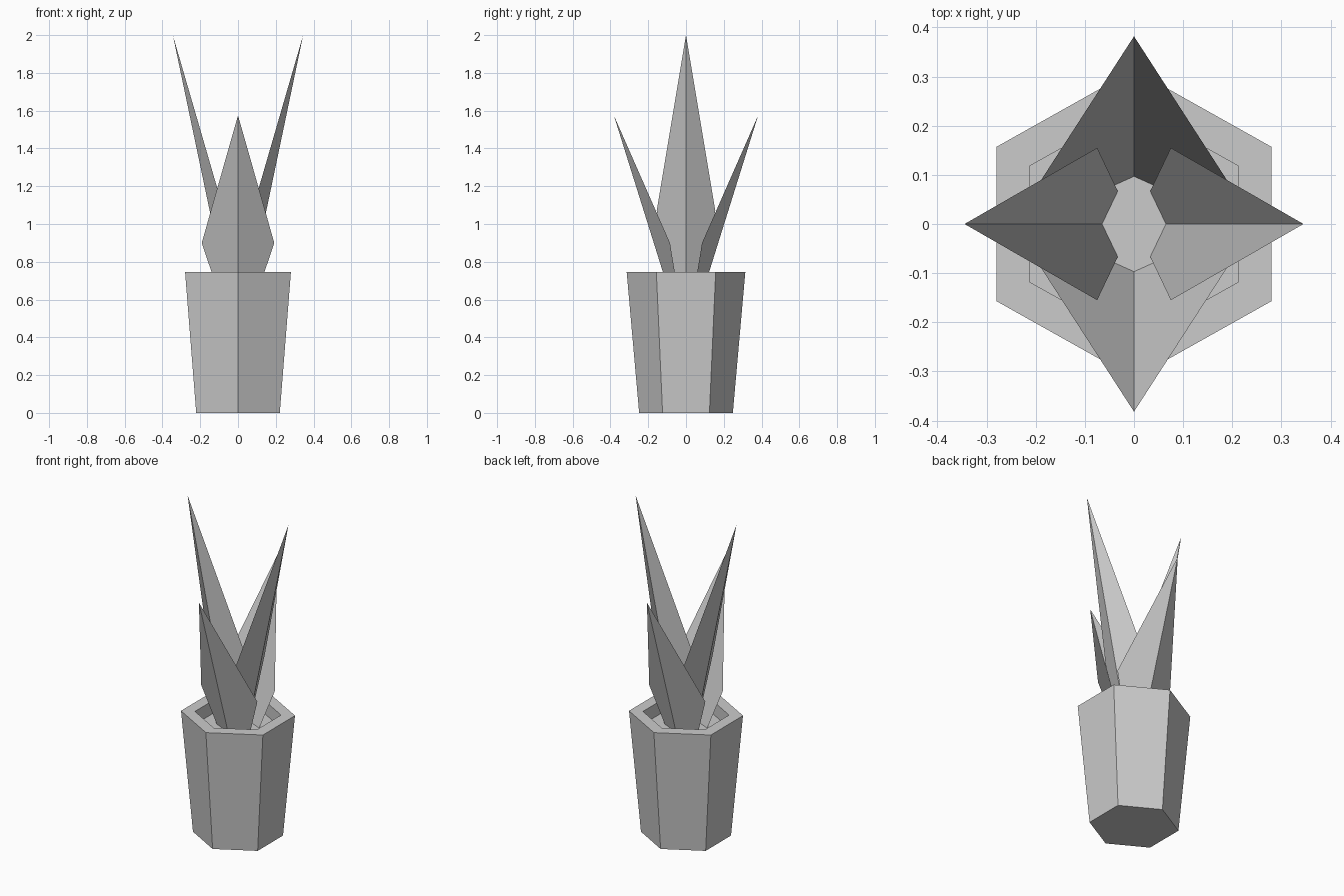
import bpy, bmesh, math

cube = bpy.data.objects.get("Cube")
if cube:
    bpy.data.objects.remove(cube, do_unlink=True)

# Single flat colour
grey = bpy.data.materials.new("light_grey")
colour = (0.6, 0.6, 0.6, 1.0)
grey.diffuse_color = colour
grey.use_nodes = True
grey.node_tree.nodes["Principled BSDF"].inputs["Base Color"].default_value = colour


def finish(name, bm):
    mesh = bpy.data.meshes.new(name)
    bm.to_mesh(mesh)
    bm.free()
    mesh.materials.append(grey)
    obj = bpy.data.objects.new(name, mesh)
    bpy.context.collection.objects.link(obj)
    return obj


def hexagon(bm, radius, z):
    """Ring of six vertices with corners on the y axis, slightly wide in x."""
    angles = [math.radians(30 + 60 * i) for i in range(6)]
    return [bm.verts.new((1.03 * radius * math.cos(a), radius * math.sin(a), z))
            for a in angles]


# Tapered pot: base, outer wall, flat rim, inner wall
SOIL_Z, RIM_Z = 0.665, 0.745
bm = bmesh.new()
rings = [hexagon(bm, r, z) for r, z in
         ((0.248, 0), (0.314, RIM_Z), (0.237, RIM_Z), (0.237, SOIL_Z))]
bm.faces.new(rings[0][::-1])
for low, high in zip(rings, rings[1:]):
    for i in range(6):
        j = (i + 1) % 6
        bm.faces.new((low[i], low[j], high[j], high[i]))
finish("pot", bm)

# Soil surface inside the pot
bm = bmesh.new()
bm.faces.new(hexagon(bm, 0.237, SOIL_Z))
finish("soil", bm)


def leaf(name, turn, keel, base, shoulder, tip):
    """Folded leaf leaning towards +x: (out, side, z) points, one half mirrored."""
    bm = bmesh.new()
    bottom, top = bm.verts.new(keel), bm.verts.new(tip)
    for side in (1, -1):
        inner, wide = (bm.verts.new((x, y * side, z)) for x, y, z in (base, shoulder))
        loop = (bottom, inner, wide, top)
        bm.faces.new(loop if side > 0 else loop[::-1])
    obj = finish(name, bm)
    obj.rotation_euler.z = math.radians(turn)


# Tall pair on the sides, short broad pair front and back
tall = ((0.065, 0, SOIL_Z), (0.033, 0.067, SOIL_Z), (0.075, 0.155, 1.07), (0.345, 0, 2.0))
short = ((0.097, 0, SOIL_Z), (0.046, 0.113, SOIL_Z), (0.085, 0.192, 0.9), (0.382, 0, 1.575))
leaf("left_leaf", 0, *tall)
leaf("right_leaf", 180, *tall)
leaf("back_leaf", 90, *short)
leaf("front_leaf", 270, *short)
